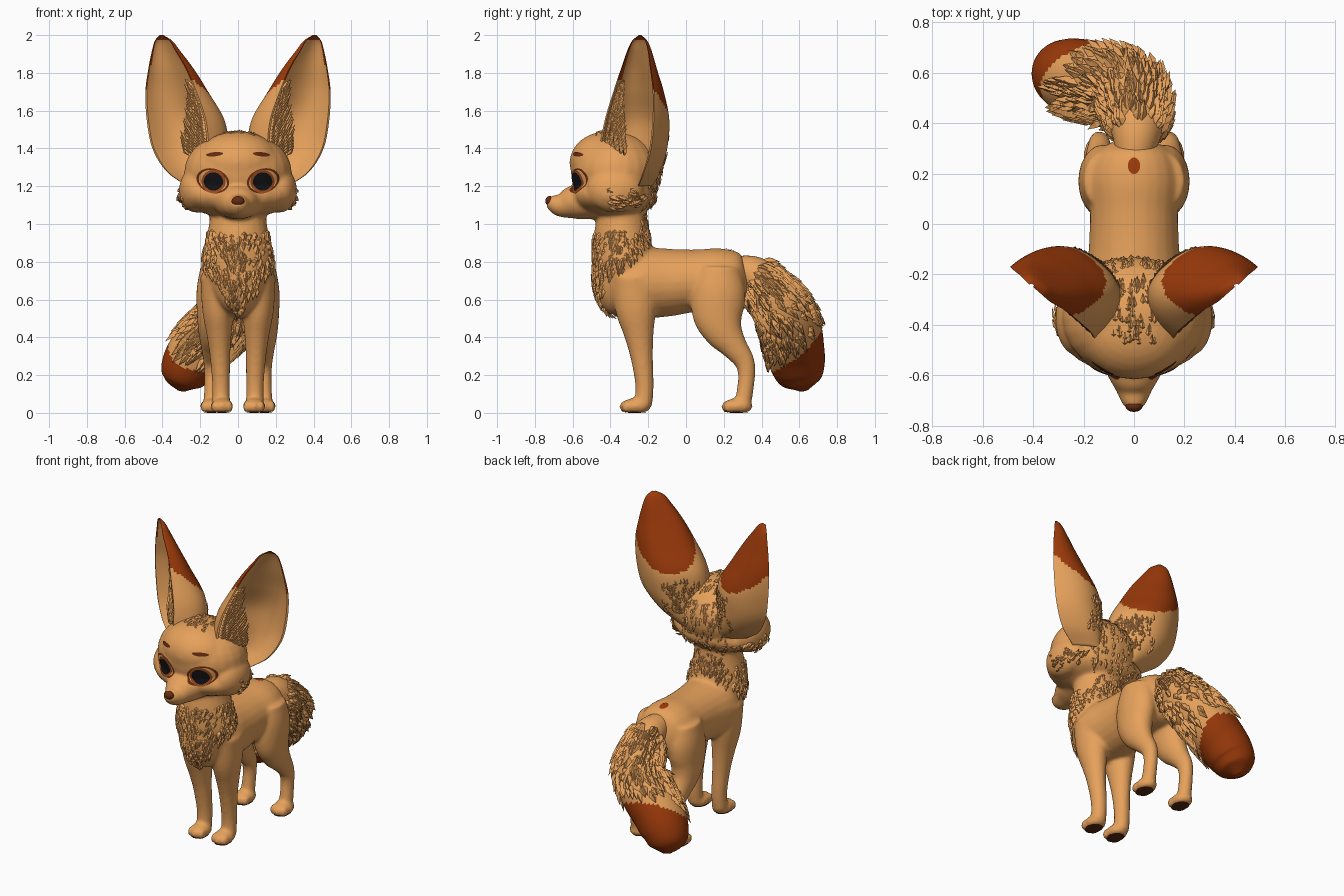
import bpy, bmesh, math, random
from mathutils import Vector as V, Matrix
from mathutils.bvhtree import BVHTree

random.seed(4)
if "Cube" in bpy.data.objects:
    bpy.data.objects.remove(bpy.data.objects["Cube"])


def material(name, *rgb):
    m = bpy.data.materials.new(name)
    m.use_nodes = True
    m.diffuse_color = (*rgb, 1)
    m.node_tree.nodes["Principled BSDF"].inputs["Base Color"].default_value = (*rgb, 1)
    return m


TAN = material("sandy fur", .8, .36, .106)
RUST = material("rust fur", .33, .042, .003)
NOSE = material("nose brown", .13, .024, .006)
IRIS = material("iris amber", .32, .07, .012)
LASH = material("lash brown", .13, .024, .006)
BLACK = material("pupil black", .006, .006, .008)
PAD = material("pad brown", .09, .022, .006)


def finish(name, bm, mats, smooth=True, fix=True):
    if fix:
        bmesh.ops.recalc_face_normals(bm, faces=bm.faces)
    me = bpy.data.meshes.new(name)
    bm.to_mesh(me)
    bm.free()
    for m in mats:
        me.materials.append(m)
    if smooth:
        me.shade_smooth()
        me.set_sharp_from_angle(angle=math.radians(50))
    ob = bpy.data.objects.new(name, me)
    bpy.context.collection.objects.link(ob)
    return ob


def spline(rows, steps):
    """Catmull-Rom through rows of numbers."""
    pts = [V(r) for r in rows]
    pts = [pts[0] * 2 - pts[1]] + pts + [pts[-1] * 2 - pts[-2]]
    out = []
    for i in range(1, len(pts) - 2):
        a, b, c, d = pts[i - 1:i + 3]
        for k in range(steps):
            t = k / steps
            out.append((b * 2 + (c - a) * t + (a * 2 - b * 5 + c * 4 - d) * t ** 2
                        + (b * 3 - a - c * 3 + d) * t ** 3) * .5)
    return out + [pts[-2]]


def skin(bm, rings):
    """Bridge closed rings of points and cap the ends; returns faces per band."""
    vs = [[bm.verts.new(p) for p in r] for r in rings]
    n = len(vs[0])
    bands = [[bm.faces.new((a[i], a[(i + 1) % n], b[(i + 1) % n], b[i])) for i in range(n)]
             for a, b in zip(vs, vs[1:])]
    bm.faces.new(vs[0])
    bm.faces.new(vs[-1])
    return bands


def loft(bm, rows, ref, mirror=1, sides=24, steps=6):
    """Elliptical tube; rows are x, y, z and two radii."""
    rows = spline(rows, steps)
    cs = [V((r[0] * mirror, r[1], r[2])) for r in rows]
    rings = []
    for i, r in enumerate(rows):
        t = (cs[min(i + 1, len(cs) - 1)] - cs[max(i - 1, 0)]).normalized()
        u = t.cross(V(ref)).normalized()
        w = t.cross(u)
        rings.append([cs[i] + u * max(r[3], .004) * math.cos(a) + w * max(r[4], .004) * math.sin(a)
                      for a in (math.tau * k / sides for k in range(sides))])
    skin(bm, rings)
    return cs


def ball(bm, c, r, floor=None):
    mat = Matrix.Translation(c) @ Matrix.Diagonal((*r, 1))
    vs = bmesh.ops.create_uvsphere(bm, u_segments=24, v_segments=16, radius=1, matrix=mat)["verts"]
    if floor is not None:
        for v in vs:
            v.co.z = max(v.co.z, floor)


# Body: torso, neck, head and legs fused into one smooth skin
X, Y, Z = V((1, 0, 0)), V((0, 1, 0)), V((0, 0, 1))
bm = bmesh.new()
loft(bm, [(0, -.43, .7, .09, .12), (0, -.36, .7, .165, .18), (0, -.25, .69, .195, .19),
          (0, -.1, .69, .18, .18), (0, .05, .7, .175, .165), (0, .18, .7, .185, .17),
          (0, .28, .69, .15, .15), (0, .335, .69, .07, .08)], Z)
loft(bm, [(0, -.33, .66, .15, .14), (0, -.33, .8, .185, .16), (0, -.34, .92, .167, .15),
          (0, -.34, 1.03, .15, .135), (0, -.34, 1.15, .15, .13)], Y)
ball(bm, (0, -.38, .74), (.14, .115, .22))
ball(bm, (0, -.37, 1.275), (.285, .24, .215))
ball(bm, (0, -.42, 1.325), (.225, .197, .165))
ball(bm, (0, -.38, 1.155), (.315, .225, .12))
loft(bm, [(0, -.48, 1.125, .15, .1), (0, -.59, 1.115, .11, .09), (0, -.66, 1.1, .072, .065),
          (0, -.71, 1.11, .048, .044), (0, -.735, 1.115, .025, .025)], Z)
paws = []
for s in (1, -1):
    ball(bm, (s * .22, -.375, 1.18), (.092, .15, .12))
    loft(bm, [(.1, -.27, .72, .1, .13), (.105, -.265, .55, .085, .11), (.1, -.25, .42, .067, .08),
              (.095, -.235, .3, .054, .06), (.09, -.22, .15, .047, .049), (.09, -.225, .04, .047, .047)], Y, s)
    loft(bm, [(.1, .17, .76, .1, .12), (.12, .17, .64, .1, .145), (.13, .17, .52, .088, .135),
              (.135, .2, .43, .075, .105), (.138, .255, .35, .058, .072), (.137, .31, .27, .046, .054),
              (.138, .32, .18, .04, .045), (.14, .3, .04, .043, .045)], Y, s)
    for x, y in ((.085, -.265), (.14, .275)):
        paws.append((s * x, y))
        ball(bm, (s * x, y, .035), (.06, .078, .045), .004)
        for k in (-1, 0, 1):
            ball(bm, (s * x + k * .035, y - .055 + abs(k) * .012, .032), (.024, .034, .034), .004)
body = finish("body", bm, [TAN])
rm = body.modifiers.new("fuse", "REMESH")
rm.mode, rm.voxel_size, rm.use_smooth_shade = "VOXEL", .011, True
sm = body.modifiers.new("blend", "SMOOTH")
sm.factor, sm.iterations = .5, 8

# Tail with a slanted rust tip
bm = bmesh.new()
SLANT, LIMIT = V((-.2, .65, -.7)), .182
tail_path = loft(bm, [(*p, r, r) for *p, r in (
    (0, .26, .765, .07), (.01, .36, .73, .1), (.01, .435, .65, .13), (-.01, .51, .55, .15),
    (-.1, .555, .445, .16), (-.2, .575, .34, .157), (-.265, .595, .245, .143), (-.29, .615, .17, .108),
    (-.3, .627, .12, .025))], X, sides=48, steps=10)
for f in bm.faces:
    f.material_index = int(f.calc_center_median().dot(SLANT) > LIMIT)
tail = finish("tail", bm, [TAN, RUST])

# Ears: curved shells, rust on the upper back and along the upper rim
EAR = spline([(1.2, .17, -.4, .27, -.25, .18), (1.28, .16, -.43, .38, -.22, .225),
              (1.4, .155, -.455, .453, -.185, .24), (1.55, .17, -.43, .483, -.17, .23),
              (1.7, .22, -.385, .49, -.17, .16), (1.82, .27, -.345, .475, -.185, .102),
              (1.92, .33, -.31, .455, -.2, .06), (1.97, .36, -.285, .44, -.215, .035),
              (2, .4, -.25, .415, -.24, .01)], 10)
ARC = 36
arc = [(math.copysign(abs(math.cos(t)) ** .78, math.cos(t)), max(math.sin(t), 0) ** .78)
       for t in (math.pi * k / ARC for k in range(ARC + 1))]
ears = {}
for s, side in ((1, "left"), (-1, "right")):
    bm = bmesh.new()
    rings = []
    for z, fx, fy, ox, oy, depth in EAR:
        c, a = V((fx + ox, fy + oy, 2 * z)) / 2, V((fx - ox, fy - oy, 0)) / 2
        back = V((-.77, .64, 0)) * depth
        ring = [c + a * p + back * q for p, q in arc]
        ring += [c + a * .94 * p + back * .86 * q for p, q in reversed(arc)]
        rings.append([V((p.x * s, p.y, p.z)) for p in ring])
    for band in skin(bm, rings):
        for i, f in enumerate(band):
            p = f.calc_center_median()
            edge = 1.72 - .8 * (p.y + .28) + .4 * (abs(p.x) - .3)
            outer = i <= ARC or i == len(band) - 1
            rim = len(band) - i < 4 and p.z > 1.76 or i - ARC < 2 and p.z > 1.84
            f.material_index = int(p.z > edge and (outer or rim or p.z > 1.975))
    ears[s] = finish(side + "_ear", bm, [TAN, RUST])

# Nose
bm = bmesh.new()
ball(bm, (0, -.722, 1.122), (.034, .023, .026))
finish("nose", bm, [NOSE])

bpy.context.view_layer.update()
dg = bpy.context.evaluated_depsgraph_get()
body_tree, tail_tree = BVHTree.FromObject(body, dg), BVHTree.FromObject(tail, dg)


def decal(name, centre, u, v, look, rings, mats, rise=.004):
    """Thin elliptical plate laid on the body; rings are fraction and material index."""
    bm = bmesh.new()
    n, look = 32, V(look)

    def put(p):
        hit, nor = body_tree.ray_cast(p - look, look)[:2]
        return bm.verts.new(hit + nor * rise if hit else p)
    c, u, v = V(centre), V(u), V(v)
    mid, old = put(c), None
    for frac, m in rings:
        new = [put(c + (u * math.cos(t) + v * math.sin(t)) * frac)
               for t in (math.tau * k / n for k in range(n))]
        for i in range(n):
            j = (i + 1) % n
            f = bm.faces.new((old[i], old[j], new[j], new[i]) if old else (mid, new[i], new[j]))
            f.material_index = m
            f.normal_update()
            if f.normal.dot(look) > 0:
                f.normal_flip()
        old = new
    finish(name, bm, mats, fix=False)


# Eyes, brows, pads and the spot on the back
for s, side in ((1, "left"), (-1, "right")):
    decal(side + "_eye", (s * .132, -.5, 1.228), (s * .086, 0, .012), (0, 0, .066), Y,
          [(.4, 0), (.7, 0), (.86, 0), (1, 1)], [TAN, LASH], .003)
    for part, r, m, rise in (("iris", .063, IRIS, .006), ("pupil", .05, BLACK, .009)):
        decal(side + "_" + part, (s * .127, -.5, 1.224), (r, 0, 0), (0, 0, r), Y,
              [(.5, 0), (1, 0)], [m], rise)
    decal(side + "_brow", (s * .122, -.5, 1.368), (s * .044, 0, -.004), (0, 0, .011), Y,
          [(.5, 0), (1, 0)], [LASH])
for i, (x, y) in enumerate(paws):
    decal("pad_%d" % i, (x, y - .01, 0), (.046, 0, 0), (0, .062, 0), Z, [(.5, 0), (1, 0)], [PAD])
decal("back_spot", (0, .23, .85), (.024, 0, 0), (0, .032, 0), -Z, [(.5, 0), (1, 0)], [RUST])


def tuft(bm, p, n, flow, length, width, lift):
    """One pointed lock of fur lying along the flow."""
    flow = (flow - n * flow.dot(n)).normalized()
    w = flow.cross(n) * width
    mid = p + flow * length * .4
    r, a, b, k, t = [bm.verts.new(q) for q in (
        p - n * .006, mid + w, mid - w, mid + n * (width * .5 + length * lift * .6),
        p + flow * length + n * length * lift)]
    for f in ((r, k, a), (k, t, a), (r, b, k), (b, t, k), (r, a, t, b)):
        bm.faces.new(f)


def fur(name, tree, spots, length, width, lift):
    bm = bmesh.new()
    for o, d, flow in spots:
        d = d.normalized()
        p, n = tree.ray_cast(o + d, -d)[:2]
        if p and p.dot(SLANT) < LIMIT - .07:
            tuft(bm, p, n, flow, length * random.uniform(.75, 1.25), width, lift)
    finish(name, bm, [TAN], smooth=False)


R = random.uniform
# Tail fur runs toward the tip
spots = []
for k in range(1100):
    i = int(R(.1, .85) * (len(tail_path) - 1))
    t = (tail_path[i + 1] - tail_path[i]).normalized()
    u, a = t.cross(X).normalized(), R(0, math.tau)
    spots.append((tail_path[i].lerp(tail_path[i + 1], R(0, 1)), u * math.cos(a) + t.cross(u) * math.sin(a), t))
fur("tail_fur", tail_tree, spots, .08, .019, .2)

# Chest bib narrows downward
spots = []
for k in range(360):
    z = .5 + .48 * math.sqrt(R(0, 1))
    a = R(-1, 1) * 3.1 * ((z - .45) / .52) ** 1.4
    d = V((math.sin(a), -math.cos(a), 0))
    spots.append((V((0, -.34, z)), d, V((-d.x * .5, 0, -1))))
fur("chest_fur", body_tree, spots, .055, .014, .12)

# Nape, crown and cheeks
spots = [(V((0, -.36, R(.95, 1.42))), V((R(-1, 1), 1, 0)), V((0, .2, -1))) for k in range(210)]
spots += [(V((0, -.37, 1.27)), V((R(-.4, .4), R(-.6, .7), 1)), Y) for k in range(90)]
fur("head_fur", body_tree, spots, .045, .01, .08)
spots = [(V((s * .1, R(-.45, -.25), R(1.09, 1.18))), V((s, R(-.2, .4), R(-.2, .1))), V((s * .6, 1, -.5)))
         for s in (1, -1) for k in range(34)]
fur("cheek_fur", body_tree, spots, .055, .014, .12)

# Ear fur: a feathered leaf inside the front rim, short locks behind the base
for s, side in ((1, "left"), (-1, "right")):
    bm = bmesh.new()
    for z, fx, fy, ox, oy, depth in EAR:
        if 1.36 < z < 1.7:
            for k in range(5):
                k *= .095 * (1 - (z - 1.36) * 2.5)
                p = V((s * (fx + (ox - fx) * k), fy + (oy - fy) * k + .02, z))
                tuft(bm, p, V((s * .6, -.8, 0)), V((s * .6, .45, 1)), R(.07, .11), .017, .04)
    finish(side + "_ear_fur", bm, [TAN], smooth=False)
    spots = [(V((s * .27, -.3, R(1.26, 1.48))), V((-s * R(.1, 1), R(.2, 1), 0)), Z) for k in range(110)]
    fur(side + "_ear_back_fur", BVHTree.FromObject(ears[s], dg), spots, .045, .01, .08)
